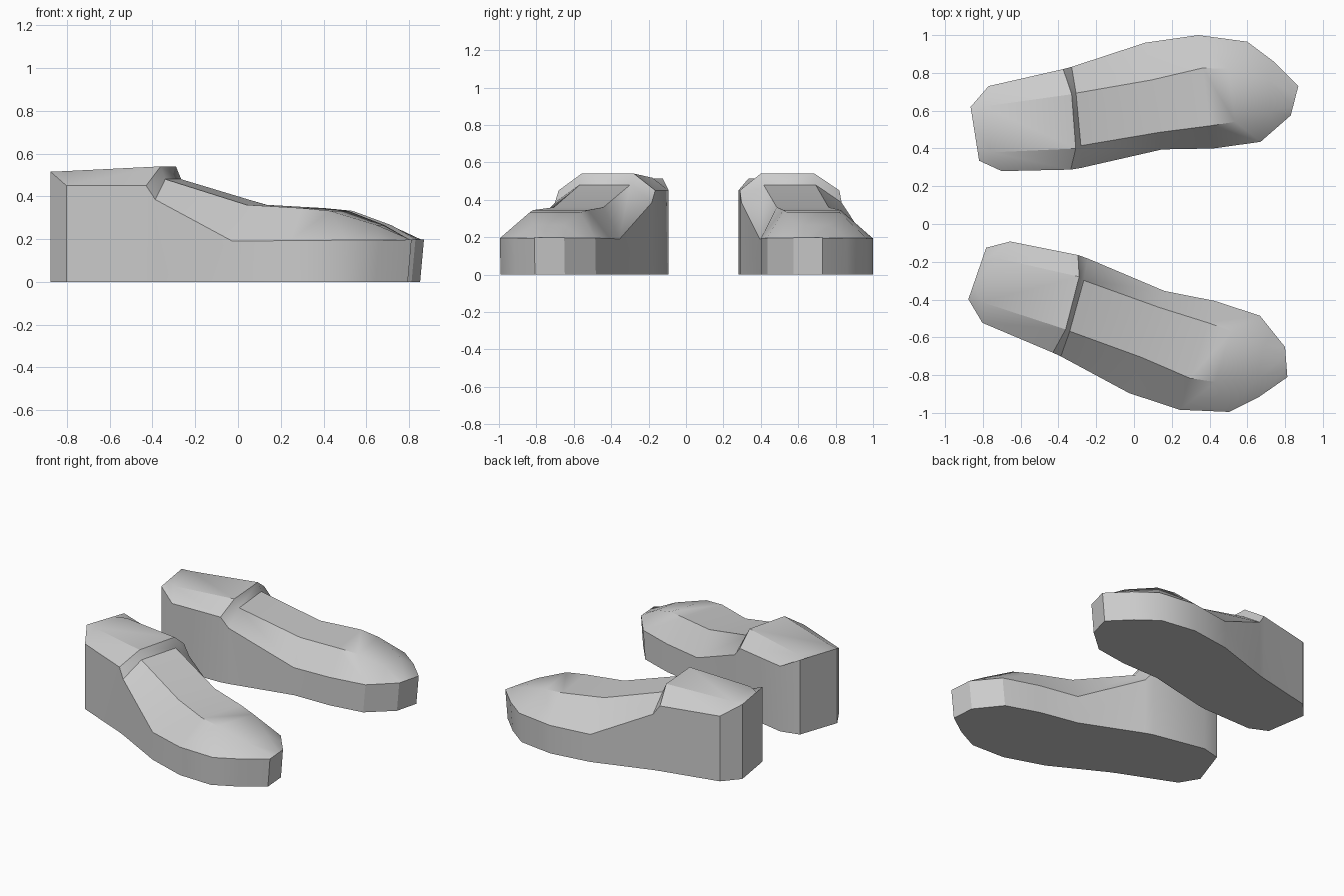
import bpy, bmesh
from math import radians
from mathutils import Matrix, Vector

if "Cube" in bpy.data.objects:
    bpy.data.objects.remove(bpy.data.objects["Cube"])

# Cross-sections from heel to toe:
# outer x, outer y, inner x, inner y, rim z, top z, outer inset, inner inset, top x shift
SECTIONS = [
    (-.865, .62, -.82, .335, .515, .515, .30, .30, 0),      # heel back
    (-.77, .73, -.70, .28, .45, .518, .24, .22, -.04),      # heel corners
    (-.375, .82, -.335, .288, .45, .54, .25, .21, .035),    # collar ridge
    (-.33, .832, -.28, .297, .385, .48, .26, .22, .01),     # collar front
    (.06, .96, .15, .395, .19, .36, .35, .16, 0),           # arch
    (.34, 1.0, .42, .40, .193, .345, .29, .20, 0),          # ball
    (.60, .965, .67, .435, .195, .332, .27, .20, -.12),     # toe root
    (.74, .86, .75, .505, .196, .265, .27, .26, -.03),      # toe
    (.87, .73, .83, .575, .197, .197, .30, .30, 0),         # toe tip
]


def section_ring(ox, oy, ix, iy, rim, top, fo, fi, shift):
    o, i = Vector((ox, oy, 0)), Vector((ix, iy, 0))
    up = lambda p, z, dx=0: Vector((p.x + dx, p.y, z))
    taper = -.018 if ox > .5 else 0
    return [up(o, 0, taper), up(o, rim), up(o.lerp(i, fo), top, shift),
            up(i.lerp(o, fi), top, shift), up(i, rim), up(i, 0, taper)]


def make_shoe(name, matrix):
    bm = bmesh.new()
    rings = [[bm.verts.new(matrix @ p) for p in section_ring(*s)] for s in SECTIONS]
    for a, b in zip(rings, rings[1:]):
        for k in range(6):
            n = (k + 1) % 6
            bm.faces.new((a[k], a[n], b[n], b[k]))
    bm.faces.new(rings[0])
    bm.faces.new(rings[-1])
    bmesh.ops.recalc_face_normals(bm, faces=bm.faces)
    mesh = bpy.data.meshes.new(name)
    bm.to_mesh(mesh)
    bm.free()
    obj = bpy.data.objects.new(name, mesh)
    bpy.context.collection.objects.link(obj)
    bpy.ops.object.select_all(action='DESELECT')
    obj.select_set(True)
    bpy.context.view_layer.objects.active = obj
    bpy.ops.object.shade_smooth_by_angle(angle=radians(32))
    return obj


# Back shoe, then its mirror turned ten degrees outward
make_shoe("left_shoe", Matrix.Identity(4))
mirror = Matrix.Diagonal((1, -1, 1, 1))
turn = (Matrix.Translation((-.03, -.605, 0)) @ Matrix.Rotation(radians(-10.1), 4, 'Z')
        @ Matrix.Translation((-.005, .675, 0)))
make_shoe("right_shoe", turn @ mirror)
